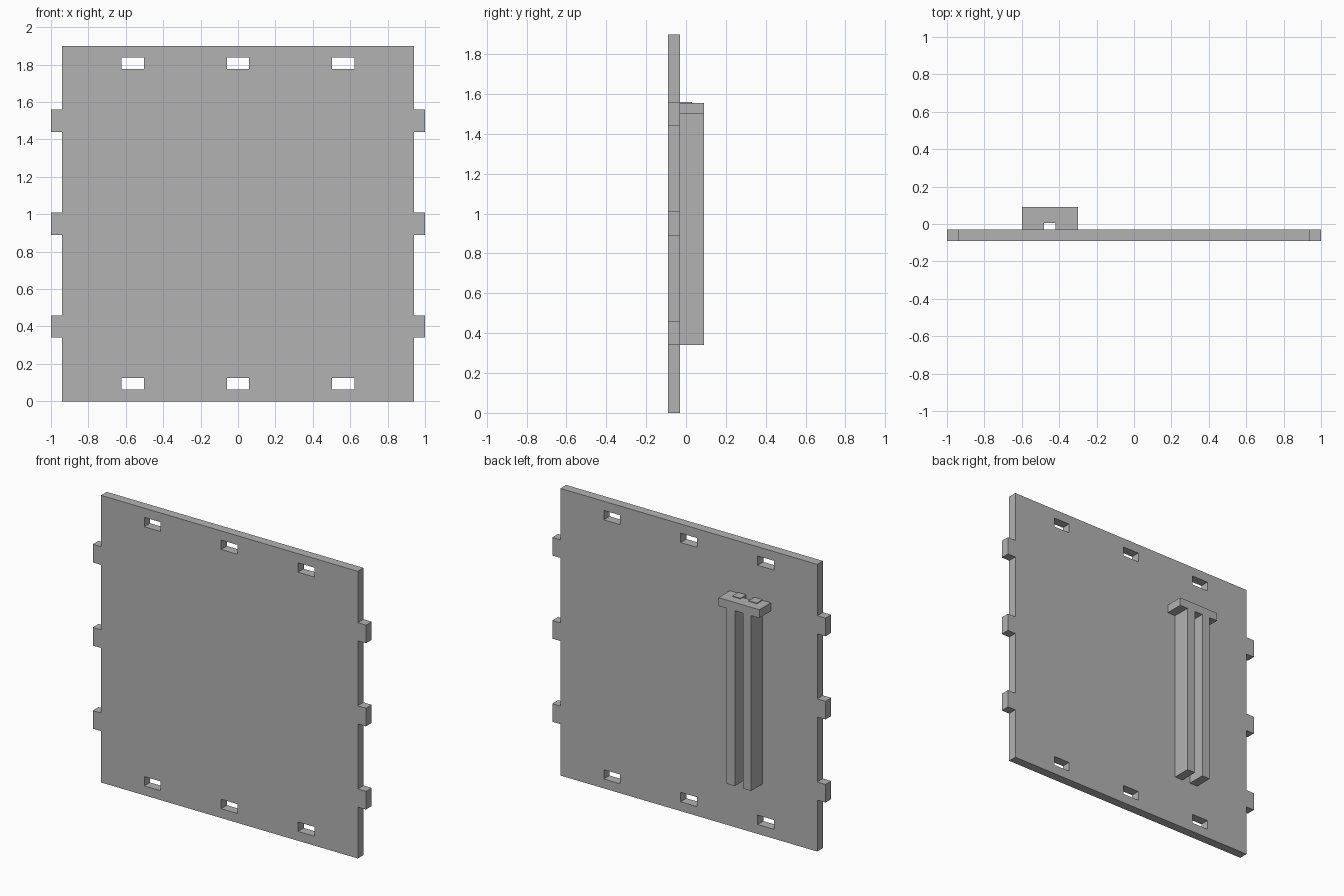
import bpy
from math import pi

if "Cube" in bpy.data.objects:
    bpy.data.objects.remove(bpy.data.objects["Cube"])

grey = bpy.data.materials.new("plain_grey")
grey.use_nodes = True
grey.diffuse_color = (0.45, 0.45, 0.45, 1)
grey.node_tree.nodes["Principled BSDF"].inputs["Base Color"].default_value = (0.45, 0.45, 0.45, 1)


def rect(x0, x1, y0, y1):
    return [(x0, y0), (x1, y0), (x1, y1), (x0, y1)]


def sheet(name, loops, thickness, location, upright=False):
    """Cut a flat sheet from closed outlines; inner outlines become holes."""
    curve = bpy.data.curves.new(name + "_profile", "CURVE")
    curve.dimensions = "2D"
    curve.fill_mode = "BOTH"
    curve.extrude = thickness / 2
    for loop in loops:
        spline = curve.splines.new("POLY")
        spline.points.add(len(loop) - 1)
        for point, (x, y) in zip(spline.points, loop):
            point.co = (x, y, 0, 1)
        spline.use_cyclic_u = True
    temp = bpy.data.objects.new(name + "_temp", curve)
    bpy.context.collection.objects.link(temp)
    bpy.context.view_layer.update()
    graph = bpy.context.evaluated_depsgraph_get()
    mesh = bpy.data.meshes.new_from_object(temp.evaluated_get(graph))
    bpy.data.objects.remove(temp)
    mesh.name = name
    mesh.materials.clear()
    mesh.materials.append(grey)
    for face in mesh.polygons:
        face.use_smooth = False
    obj = bpy.data.objects.new(name, mesh)
    obj.location = location
    if upright:
        obj.rotation_euler.x = pi / 2
    bpy.context.collection.objects.link(obj)
    return obj


# Wall panel: side tabs in the outline, slots along top and bottom
HALF, TIP, HEIGHT, T = 0.94, 1.0, 1.9, 0.06
right_side = [(HALF, 0)]
for z in (0.40, 0.95, 1.50):
    right_side += [(HALF, z - T), (TIP, z - T), (TIP, z + T), (HALF, z + T)]
right_side.append((HALF, HEIGHT))
outline = right_side + [(-x, z) for x, z in reversed(right_side)]
slots = [rect(x - T, x + T, z - 0.031, z + 0.031)
         for x in (-0.563, 0, 0.563) for z in (0.093, 1.808)]
sheet("wall_panel", [outline] + slots, T, (0, -0.06, 0), upright=True)

# Bracket cap, notched where it meets the panel
BACK, FRONT, MID = 0.09, -0.03, -0.45
cap = [(-0.60, FRONT), (MID - 0.035, FRONT), (MID - 0.035, 0.005),
       (MID + 0.035, 0.005), (MID + 0.035, FRONT), (-0.30, FRONT),
       (-0.30, BACK), (-0.60, BACK)]
sheet("bracket_cap", [cap], 0.055, (0, 0, 1.5275))

# Two legs, each with a tongue that pokes through the cap
for side, sign in (("left", 1), ("right", -1)):
    x = MID + sign * T
    sheet(side + "_bracket_leg", [rect(-0.03, 0.03, FRONT, BACK)], 1.16, (x, 0, 0.92))
    sheet(side + "_leg_tongue", [rect(-0.03, 0.03, FRONT, 0.03)], T, (x, 0, 1.53))
